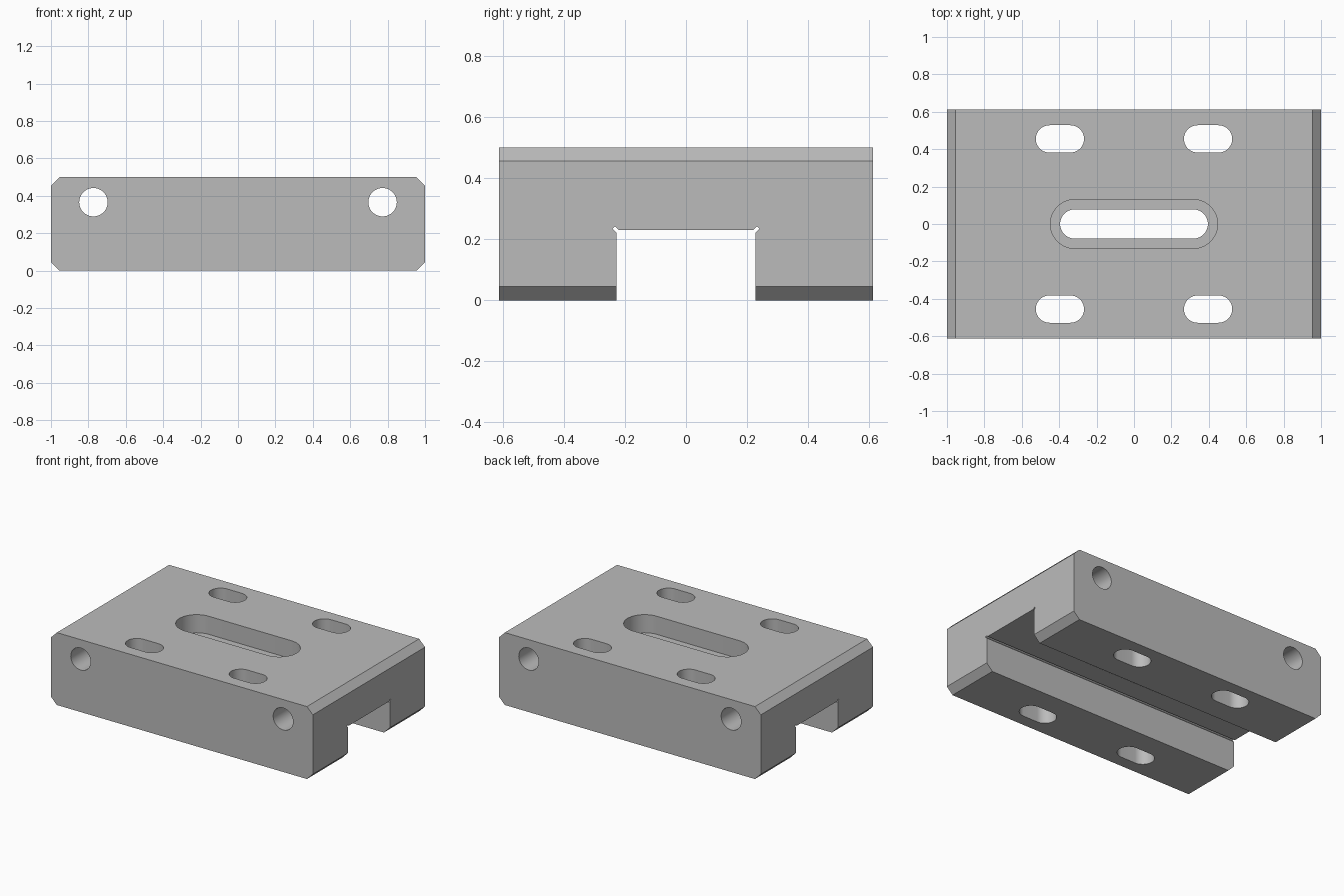
import bpy
import math
from mathutils import Matrix

HALF_X, HALF_Y, HEIGHT, CHAMFER = 1.0, 0.612, 0.5, 0.045

cube = bpy.data.objects.get("Cube")
if cube:
    bpy.data.objects.remove(cube)

metal = bpy.data.materials.new("grey_metal")
metal.use_nodes = True
grey = (0.5, 0.5, 0.5, 1.0)
metal.diffuse_color = grey
metal.node_tree.nodes["Principled BSDF"].inputs["Base Color"].default_value = grey

# Maps from profile axes (u, v, depth) to world axes
ALONG_X = Matrix(((0, 0, 1), (1, 0, 0), (0, 1, 0)))
ALONG_Y = Matrix(((1, 0, 0), (0, 0, 1), (0, 1, 0)))
ALONG_Z = Matrix.Identity(3)


def prism(name, outline, axes, start, end):
    """Extrude a closed outline between two depths."""
    n = len(outline)
    verts = [axes @ Matrix.Translation((u, v, d)).translation
             for d in (start, end) for u, v in outline]
    faces = [list(range(n))[::-1], list(range(n, 2 * n))]
    faces += [(i, (i + 1) % n, n + (i + 1) % n, n + i) for i in range(n)]
    if axes.determinant() < 0:
        faces = [list(f)[::-1] for f in faces]
    mesh = bpy.data.meshes.new(name)
    mesh.from_pydata(verts, [], faces)
    mesh.materials.append(metal)
    obj = bpy.data.objects.new(name, mesh)
    bpy.context.collection.objects.link(obj)
    return obj


def slot_outline(cx, cy, half_length, radius, steps=24):
    """Rounded slot along u; a circle when half_length equals radius."""
    points = []
    shift = half_length - radius
    for side in (1, -1):
        for i in range(steps + 1):
            if shift == 0 and i == steps:
                continue
            a = math.pi * (i / steps - 0.5) + (0 if side == 1 else math.pi)
            points.append((cx + side * shift + radius * math.cos(a),
                           cy + radius * math.sin(a)))
    return points


# Block with chamfered long edges
inner = HALF_X - CHAMFER
right_side = [(inner, 0), (HALF_X, CHAMFER), (HALF_X, HEIGHT - CHAMFER), (inner, HEIGHT)]
left_side = [(-x, z) for x, z in reversed(right_side)]
block = prism("slotted_block", right_side + left_side, ALONG_Y, -HALF_Y, HALF_Y)

# Bottom channel with small corner reliefs
half_channel = [(0.228, -0.1), (0.228, 0.222), (0.24, 0.234), (0.232, 0.242), (0.22, 0.23)]
channel = half_channel + [(-y, z) for y, z in reversed(half_channel)]
cutters = [prism("channel_cutter", channel, ALONG_X, -1.1, 1.1)]

# Stepped centre slot
cutters.append(prism("slot_recess_cutter", slot_outline(0, 0, 0.447, 0.131),
                     ALONG_Z, HEIGHT - 0.125, 0.6))
cutters.append(prism("centre_slot_cutter", slot_outline(0, 0, 0.395, 0.078),
                     ALONG_Z, -0.1, 0.6))

# Mounting slots and cross holes
for sx in (-1, 1):
    cutters.append(prism("cross_hole_cutter", slot_outline(sx * 0.773, 0.366, 0.076, 0.076),
                         ALONG_Y, -0.8, 0.8))
    for sy in (-1, 1):
        cutters.append(prism("mounting_slot_cutter",
                             slot_outline(sx * 0.396, sy * 0.455, 0.129, 0.073),
                             ALONG_Z, -0.1, 0.6))

# Cut the openings and bake the result
bpy.ops.object.select_all(action="DESELECT")
block.select_set(True)
bpy.context.view_layer.objects.active = block
for cutter in cutters:
    cut = block.modifiers.new("cut", "BOOLEAN")
    cut.operation = "DIFFERENCE"
    cut.solver = "EXACT"
    cut.object = cutter
    bpy.ops.object.modifier_apply(modifier=cut.name)
    bpy.data.objects.remove(cutter)

bpy.ops.object.shade_smooth_by_angle(angle=math.radians(30))
